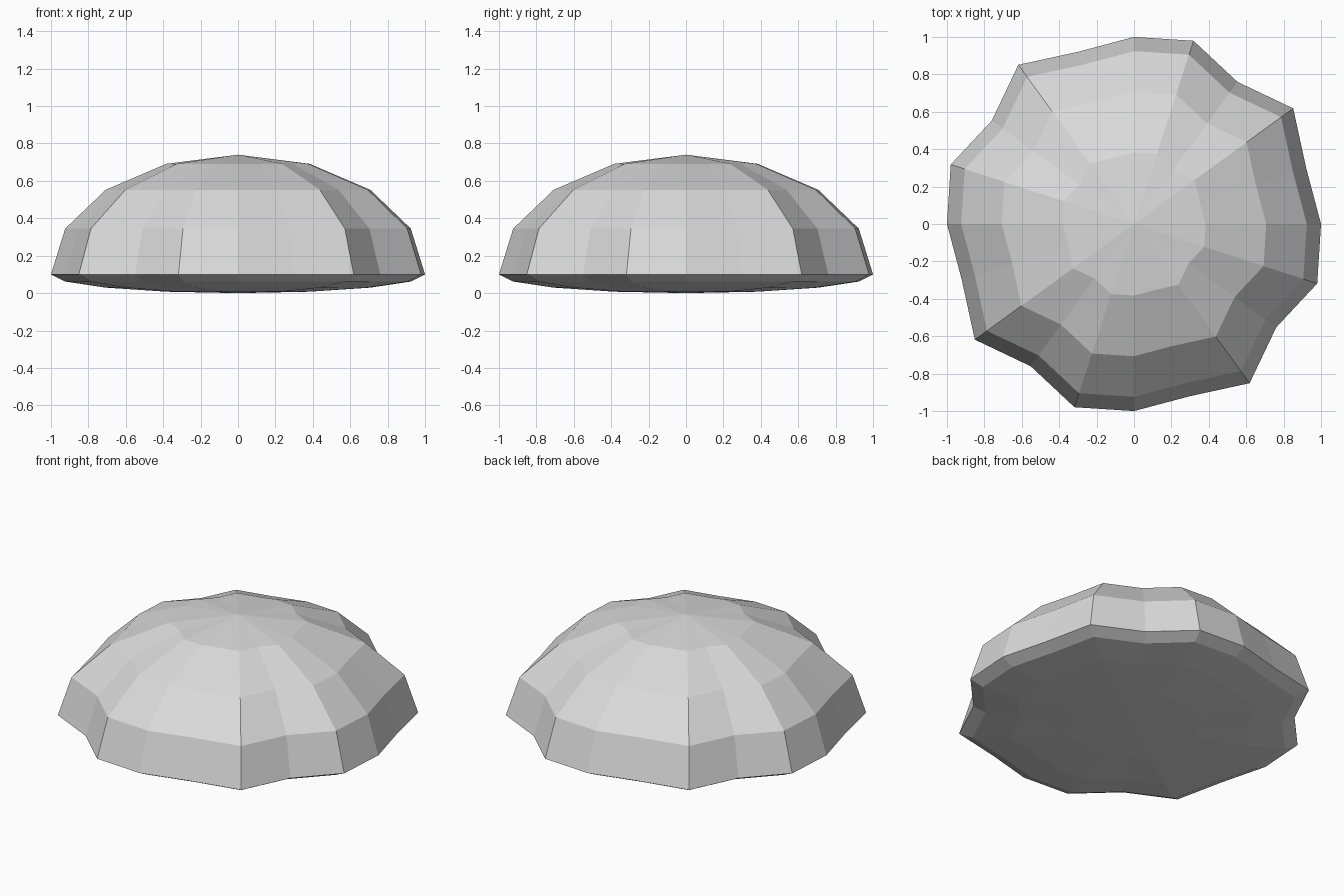
import bpy
import bmesh
from math import cos, sin, pi

cube = bpy.data.objects.get("Cube")
if cube:
    bpy.data.objects.remove(cube, do_unlink=True)

# Plain grey surface
grey = bpy.data.materials.new("light_grey")
grey.use_nodes = True
grey.diffuse_color = (0.7, 0.7, 0.7, 1)
grey.node_tree.nodes["Principled BSDF"].inputs["Base Color"].default_value = (0.7, 0.7, 0.7, 1)

SEGMENTS, RINGS = 20, 8
RIM_Z, DOME_HEIGHT, BASE_DEPTH = 0.1, 0.64, 0.1
LOBES = [1.0, 0.968, 1.052, 0.94, 1.03]  # rim radii, repeated each quarter turn

# Low-poly ball, starting along +x
bm = bmesh.new()
bmesh.ops.create_uvsphere(bm, u_segments=SEGMENTS, v_segments=RINGS, radius=1)
bmesh.ops.delete(bm, geom=bm.verts[:], context="VERTS")

top = bm.verts.new((0, 0, RIM_Z + DOME_HEIGHT))
bottom = bm.verts.new((0, 0, RIM_Z - BASE_DEPTH))

# Rings of lobed outline: tall dome above the rim, shallow bowl below
rings = []
for r in range(1, RINGS):
    polar = pi * r / RINGS
    height = DOME_HEIGHT if r <= RINGS / 2 else BASE_DEPTH
    ring = []
    for s in range(SEGMENTS):
        angle = 2 * pi * s / SEGMENTS
        radius = sin(polar) * LOBES[s % len(LOBES)]
        ring.append(bm.verts.new((radius * cos(angle), radius * sin(angle),
                                  RIM_Z + height * cos(polar))))
    rings.append(ring)

# Caps and side panels
for s in range(SEGMENTS):
    n = (s + 1) % SEGMENTS
    bm.faces.new((top, rings[0][s], rings[0][n]))
    bm.faces.new((bottom, rings[-1][n], rings[-1][s]))
    for upper, lower in zip(rings, rings[1:]):
        bm.faces.new((upper[s], lower[s], lower[n], upper[n]))

bmesh.ops.recalc_face_normals(bm, faces=bm.faces[:])
mesh = bpy.data.meshes.new("faceted_dome")
bm.to_mesh(mesh)
bm.free()
mesh.materials.append(grey)
dome = bpy.data.objects.new("faceted_dome", mesh)
bpy.context.collection.objects.link(dome)
